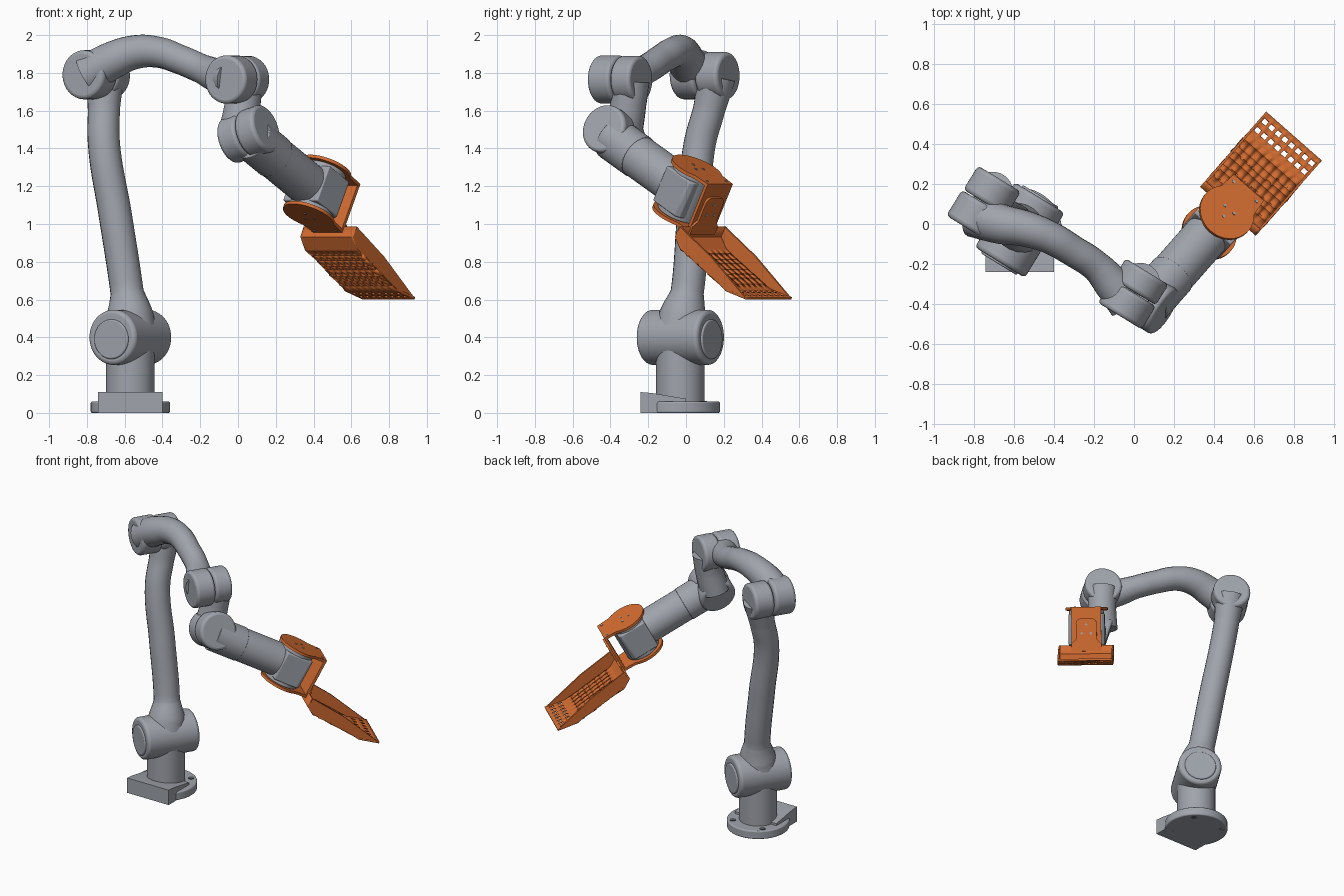
import bpy, bmesh, math
from mathutils import Vector, Matrix

if "Cube" in bpy.data.objects:
    bpy.data.objects.remove(bpy.data.objects["Cube"])


def material(name, rgb):
    m = bpy.data.materials.new(name)
    m.use_nodes = True
    m.diffuse_color = (*rgb, 1)
    m.node_tree.nodes["Principled BSDF"].inputs["Base Color"].default_value = (*rgb, 1)
    return m


GREY = material("arm grey", (0.35, 0.37, 0.41))
ORANGE = material("tool orange", (0.65, 0.15, 0.03))
DARK = material("dark steel", (0.10, 0.11, 0.12))

# Frames: the arm leans in a turned vertical plane, the tool points forward and down
BASE = Vector((-0.57, -0.03, 0))
TURN = math.radians(-31.5)
REACH = Vector((math.cos(TURN), math.sin(TURN), 0))
AXLE = Vector((-REACH.y, REACH.x, 0))
FWD = Vector((0.58, 0.66, -0.475)).normalized()
SIDE = FWD.cross(Vector((0, 0, 1))).normalized()
UP = SIDE.cross(FWD)
WRIST = Vector((0.07, -0.39, 1.455))


def arm(u, a, z):
    return BASE + REACH * u + AXLE * a + Vector((0, 0, z))


def tool(d, s, u):
    return WRIST + FWD * d + SIDE * s + UP * u


def finish(obj, mat, bevel=0.0, angle=35):
    obj.data.materials.clear()
    obj.data.materials.append(mat)
    bpy.ops.object.select_all(action='DESELECT')
    bpy.context.view_layer.objects.active = obj
    obj.select_set(True)
    if bevel:
        b = obj.modifiers.new("Bevel", 'BEVEL')
        b.width, b.segments, b.limit_method = bevel, 3, 'ANGLE'
    bpy.ops.object.shade_smooth_by_angle(angle=math.radians(angle))
    return obj


def from_bmesh(name, bm):
    bmesh.ops.recalc_face_normals(bm, faces=bm.faces)
    me = bpy.data.meshes.new(name)
    bm.to_mesh(me)
    bm.free()
    obj = bpy.data.objects.new(name, me)
    bpy.context.collection.objects.link(obj)
    return obj


def cylinder(name, p, q, r, mat=GREY, bevel=0.0, sides=48, r2=None):
    axis = q - p
    rot = axis.to_track_quat('Z', 'Y').to_matrix().to_4x4()
    bm = bmesh.new()
    bmesh.ops.create_cone(bm, cap_ends=True, segments=sides, radius1=r,
                          radius2=r if r2 is None else r2, depth=axis.length,
                          matrix=Matrix.Translation((p + q) / 2) @ rot)
    return finish(from_bmesh(name, bm), mat, bevel)


def prism(name, outline, place, w0, w1, mat, bevel=0.0):
    """Extrude a flat outline between two offsets; place maps (p, q, w) to space."""
    bm = bmesh.new()
    lo, hi = ([bm.verts.new(place(p, q, w)) for p, q in outline] for w in (w0, w1))
    bm.faces.new(lo)
    bm.faces.new(hi)
    for i in range(len(lo)):
        j = (i + 1) % len(lo)
        bm.faces.new((lo[i], lo[j], hi[j], hi[i]))
    return finish(from_bmesh(name, bm), mat, bevel)


def tube(name, stations):
    """Smooth link through stations of (point, radius)."""
    cu = bpy.data.curves.new(name, 'CURVE')
    cu.dimensions, cu.bevel_depth, cu.use_fill_caps = '3D', 1.0, True
    cu.bevel_resolution, cu.resolution_u = 8, 10
    sp = cu.splines.new('BEZIER')
    sp.bezier_points.add(len(stations) - 1)
    for bp, (co, r) in zip(sp.bezier_points, stations):
        bp.co, bp.radius = co, r
        bp.handle_left_type = bp.handle_right_type = 'AUTO'
    obj = bpy.data.objects.new(name, cu)
    bpy.context.collection.objects.link(obj)
    bpy.ops.object.select_all(action='DESELECT')
    bpy.context.view_layer.objects.active = obj
    obj.select_set(True)
    bpy.ops.object.convert(target='MESH')
    return finish(bpy.context.view_layer.objects.active, GREY)


def arc(cx, cy, r, start, end, n=16):
    steps = [math.radians(start + (end - start) * i / n) for i in range(n + 1)]
    return [(cx + r * math.cos(t), cy + r * math.sin(t)) for t in steps]


# Base: bolted flange, connector block and column
cylinder("base_flange", arm(0, 0, 0), arm(0, 0, 0.06), 0.21, bevel=0.008)
prism("base_block", [(-0.24, 0), (-0.24, 0.11), (-0.18, 0.105), (0.0, 0.075), (0.0, 0)],
      lambda y, z, x: Vector((x, y, z)), -0.74, -0.40, GREY)
for i in range(4):
    t = math.radians(45 + 90 * i)
    spot = BASE + Vector((0.172 * math.cos(t), 0.172 * math.sin(t), 0))
    cylinder("flange_bolt", spot, spot + Vector((0, 0, 0.064)), 0.02, DARK, sides=16)
cylinder("base_column", arm(0, 0, 0.05), arm(0, 0, 0.40), 0.128)

# Shoulder joint
cylinder("shoulder_joint", arm(0, -0.19, 0.40), arm(0, 0.19, 0.40), 0.146, bevel=0.02)
for s in (-1, 1):
    cylinder("shoulder_cap", arm(0, s * 0.18, 0.39), arm(0, s * 0.20, 0.39), 0.105, bevel=0.008)

# Upper arm and elbow
tube("upper_arm", [(arm(0, 0, 0.42), 0.14), (arm(-0.01, 0.01, 0.52), 0.125),
                   (arm(-0.034, 0.022, 0.64), 0.088), (arm(-0.105, 0.018, 1.05), 0.088),
                   (arm(-0.172, 0.014, 1.42), 0.085), (arm(-0.198, 0.055, 1.60), 0.085),
                   (arm(-0.215, 0.095, 1.78), 0.10)])
cylinder("elbow_rear_hub", arm(-0.22, 0.025, 1.785), arm(-0.22, 0.165, 1.785), 0.125, bevel=0.02)
cylinder("elbow_front_hub", arm(-0.22, -0.13, 1.79), arm(-0.22, 0.02, 1.79), 0.13, bevel=0.02)

# Forearm
tube("forearm", [(arm(-0.23, -0.055, 1.79), 0.11), (arm(-0.10, -0.025, 1.865), 0.10),
                 (arm(0.02, 0.02, 1.91), 0.09), (arm(0.14, 0.046, 1.91), 0.082),
                 (arm(0.28, 0.05, 1.87), 0.078), (arm(0.42, 0.045, 1.82), 0.078),
                 (arm(0.54, 0.01, 1.785), 0.092), (arm(0.65, -0.03, 1.77), 0.10)])

# First wrist joint and its drop link
cylinder("wrist_front_hub", arm(0.65, -0.105, 1.765), arm(0.65, 0.03, 1.765), 0.128, bevel=0.018)
cylinder("wrist_rear_hub", arm(0.65, 0.035, 1.765), arm(0.65, 0.155, 1.765), 0.125, bevel=0.018)
tube("wrist_link", [(arm(0.65, 0.09, 1.76), 0.10), (arm(0.65, 0.075, 1.63), 0.095),
                    (arm(0.64, 0.04, 1.48), 0.10)])

# Second wrist joint, tilted upward
tilt = math.radians(17)
cross = REACH * math.cos(tilt) + Vector((0, 0, math.sin(tilt)))
hub = WRIST + Vector((0, 0, 0.025))
cylinder("cross_rear_hub", hub - cross * 0.14, hub - cross * 0.025, 0.125, bevel=0.018)
cylinder("cross_front_hub", hub - cross * 0.02, hub + cross * 0.10, 0.13, bevel=0.018)

# Tool cylinder and head
cylinder("tool_collar", tool(0, 0, 0), tool(0.21, 0, 0), 0.119, bevel=0.004)
cylinder("tool_barrel", tool(0.2, 0, 0), tool(0.58, 0, 0), 0.115)
cylinder("tool_head", tool(0.6, 0, -0.13), tool(0.6, 0, 0.13), 0.118, bevel=0.006)
prism("tool_head_pad", [(0.50, -0.122), (0.68, -0.122), (0.70, -0.10), (0.70, 0.10),
                        (0.68, 0.122), (0.50, 0.122)], tool_pad := (
      lambda d, s, u: tool(d, s, u)), -0.105, 0.105, GREY, 0.008)

# Bracket: two rounded cheeks joined by a web
cheek = arc(0.60, 0, 0.142, 50, 310, 24) + [(0.785, -0.10), (0.785, 0.10)]
for s in (-1, 1):
    prism("bracket_cheek", cheek, tool, s * 0.13, s * 0.148, ORANGE)
    for d, w in ((0.57, 0), (0.62, 0.03), (0.62, -0.03), (0.755, 0.075), (0.755, -0.075)):
        cylinder("cheek_screw", tool(d, w, s * 0.14), tool(d, w, s * 0.151), 0.008, GREY, sides=12)


def across(s, u, d):
    return tool(d, s, u)


def along(d, u, s):
    return tool(d, s, u)


prism("bracket_web", [(-0.10, -0.148), (0.10, -0.148), (0.10, 0.148), (-0.10, 0.148)],
      across, 0.768, 0.786, ORANGE)

# Scoop mount: tongue screwed to the web
tongue = [(-0.10, -0.15), (0.10, -0.15), (0.10, -0.10), (0.07, -0.07)]
tongue += arc(0.035, 0.035, 0.035, 0, 90, 6) + arc(-0.035, 0.035, 0.035, 90, 180, 6)
tongue += [(-0.07, -0.07), (-0.10, -0.10)]
prism("scoop_tongue", tongue, across, 0.786, 0.800, ORANGE)
for s, u in ((0, 0.03), (0.03, -0.03), (-0.03, -0.03)):
    cylinder("tongue_screw", tool(0.79, s, u), tool(0.803, s, u), 0.008, GREY, sides=12)

# Scoop cheeks
HALF = 0.185
floor_line = [(0.785, -0.11), (0.785, -0.17), (0.85, -0.212), (1.23, -0.25), (1.372, -0.222)]
for s in (-1, 1):
    prism("scoop_side", floor_line + [(1.05, -0.145)], along,
          s * HALF, s * (HALF - 0.012), ORANGE)


def bars(lo, hi, count, bar):
    """Edges of alternating bars and slots."""
    pitch = (hi - lo - bar) / count
    edges = []
    for i in range(count + 1):
        edges += [lo + i * pitch, lo + i * pitch + bar]
    return edges


# Scoop back and slotted floor, folded along the profile
rows = [(p, False) for p in floor_line[:3]]
for (a, b), count in ((floor_line[2:4], 7), (floor_line[3:], 2)):
    for i, t in enumerate(bars(0, 1, count, 0.15 if count > 2 else 0.2)[1:]):
        point = Vector(a).lerp(Vector(b), t)
        rows.append((point, i % 2 == 1))
cols = bars(-HALF, HALF, 8, 0.017)
bm = bmesh.new()
grid = [[bm.verts.new(tool(p[0], s, p[1])) for s in cols] for p, _ in rows]
for i in range(len(rows) - 1):
    for j in range(len(cols) - 1):
        if not (rows[i + 1][1] and j % 2):
            bm.faces.new((grid[i][j], grid[i][j + 1], grid[i + 1][j + 1], grid[i + 1][j]))
scoop = finish(from_bmesh("scoop_floor", bm), ORANGE, angle=10)
solid = scoop.modifiers.new("Solidify", 'SOLIDIFY')
solid.thickness, solid.offset = 0.012, 0
